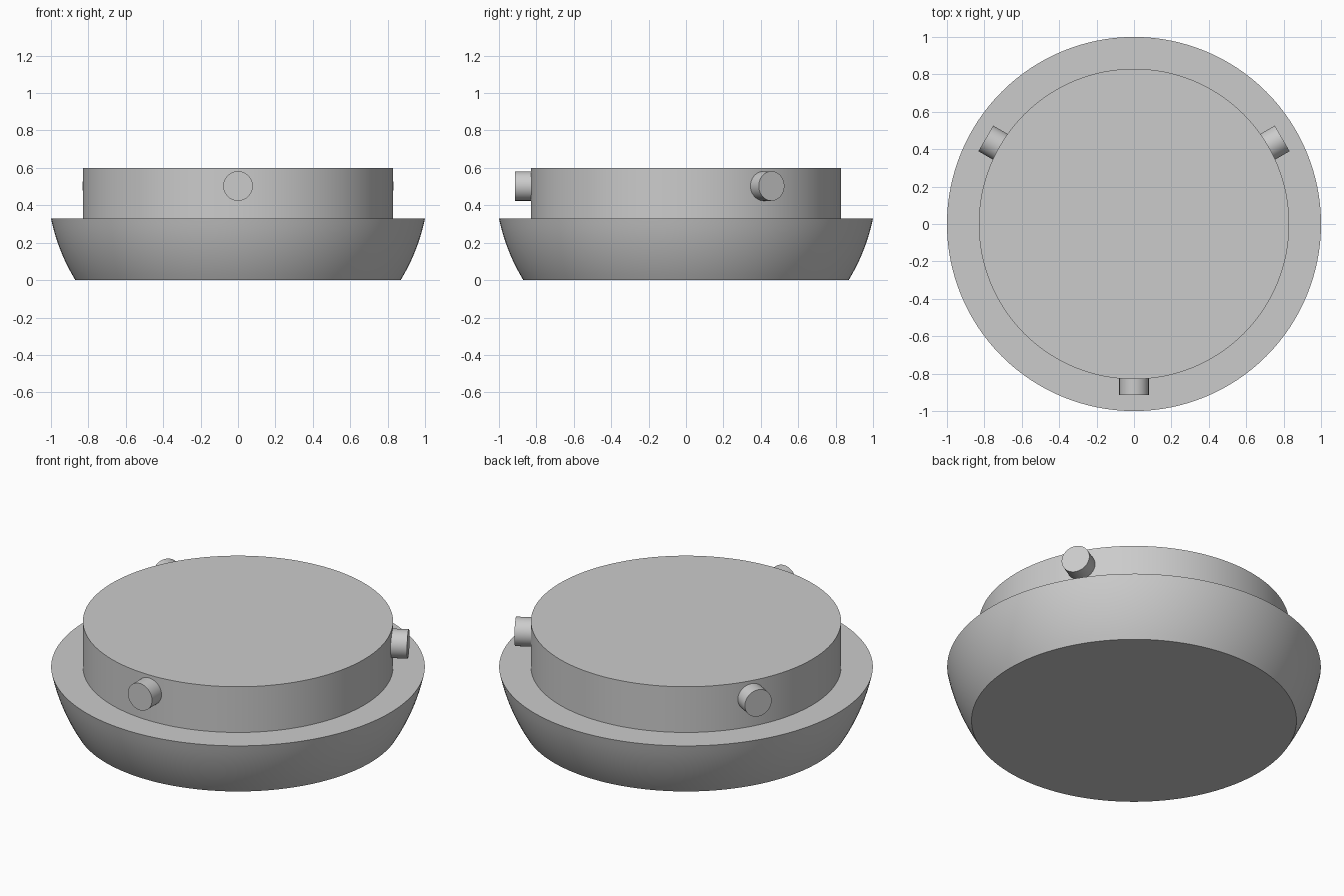
import bpy
import math
from mathutils import Matrix, Vector

if "Cube" in bpy.data.objects:
    bpy.data.objects.remove(bpy.data.objects["Cube"])

grey = bpy.data.materials.new("plain grey")
grey.use_nodes = True
grey.diffuse_color = (0.6, 0.6, 0.6, 1)
grey.node_tree.nodes["Principled BSDF"].inputs["Base Color"].default_value = grey.diffuse_color

SIDES = 128
BASE_TOP, LID_TOP = 0.33, 0.60
BOWL_CENTRE, BOWL_RADIUS = 0.533, 1.02
PEG_HEIGHT = 0.503


def lathe(name, profile, sides):
    """Closed solid turned around z from (radius, height) points, bottom to top."""
    verts, faces = [], []
    for r, z in profile:
        for i in range(sides):
            a = math.tau * i / sides
            verts.append((r * math.cos(a), r * math.sin(a), z))
    for k in range(len(profile) - 1):
        for i in range(sides):
            j = (i + 1) % sides
            low, high = k * sides, (k + 1) * sides
            faces.append((low + i, low + j, high + j, high + i))
    faces.append(tuple(reversed(range(sides))))
    faces.append(tuple(range(len(verts) - sides, len(verts))))
    mesh = bpy.data.meshes.new(name)
    mesh.from_pydata(verts, [], faces)
    mesh.materials.append(grey)
    obj = bpy.data.objects.new(name, mesh)
    bpy.context.collection.objects.link(obj)
    bpy.ops.object.select_all(action="DESELECT")
    obj.select_set(True)
    bpy.context.view_layer.objects.active = obj
    bpy.ops.object.shade_smooth_by_angle(angle=math.radians(30))
    return obj


# Bowl: a slice of a sphere, widest at its rim
STEPS = 12
heights = [BASE_TOP * i / STEPS for i in range(STEPS + 1)]
bowl = [(math.sqrt(BOWL_RADIUS ** 2 - (BOWL_CENTRE - z) ** 2), z) for z in heights]
bowl[-1] = (1.0, BASE_TOP)
lathe("bowl_base", bowl, SIDES)

# Raised neck on the bowl
lathe("neck", [(0.83, BASE_TOP), (0.83, LID_TOP)], SIDES)

# Three locking pegs pointing outwards, evenly spaced
for label, degrees in (("front", -90), ("back_left", 30), ("back_right", 150)):
    peg = lathe("peg_" + label, [(0.079, 0.78), (0.079, 0.915)], 48)
    turn = Matrix.Rotation(math.radians(degrees), 4, "Z") @ Matrix.Rotation(math.pi / 2, 4, "Y")
    peg.matrix_world = Matrix.Translation(Vector((0, 0, PEG_HEIGHT))) @ turn
